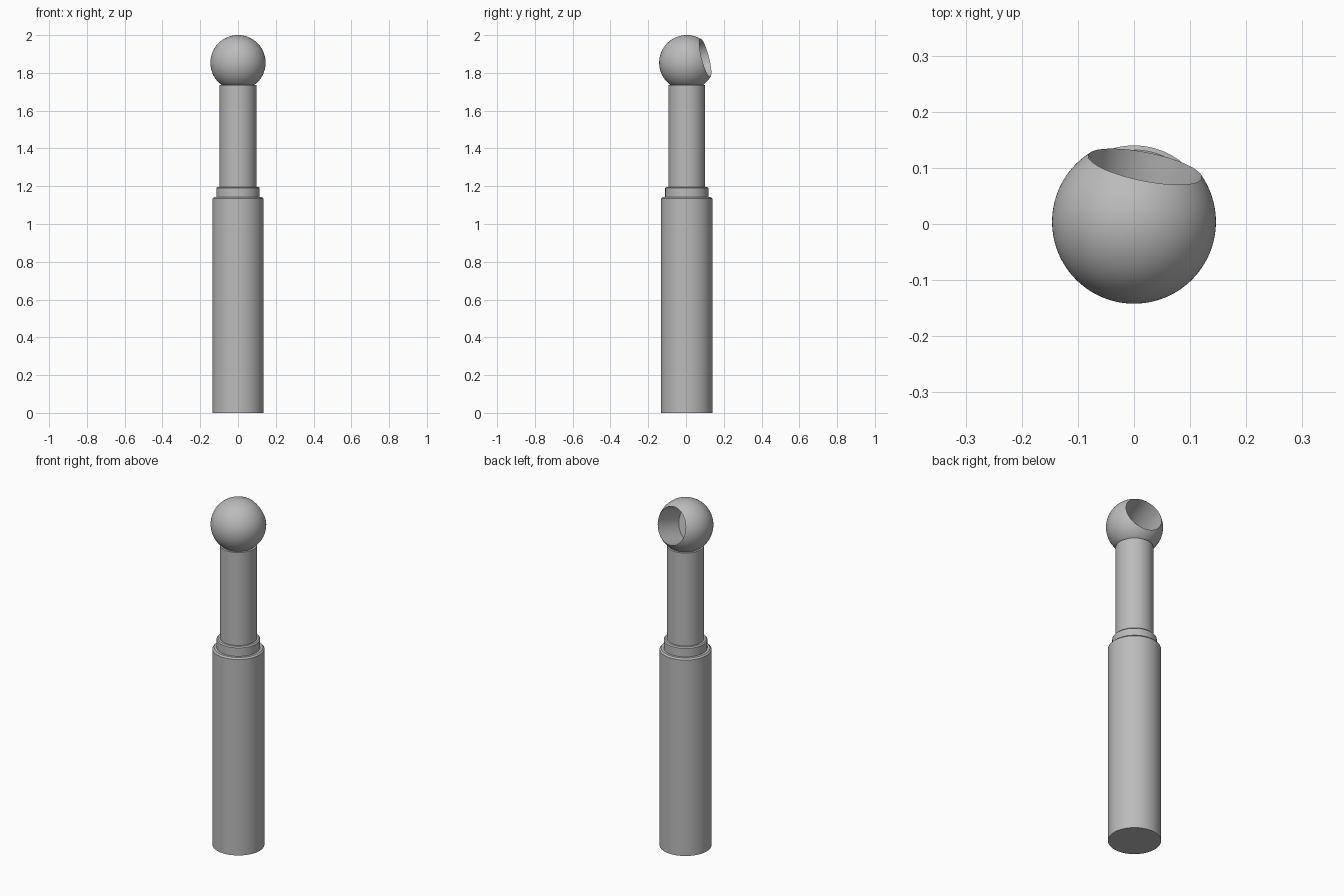
import bpy, math
from mathutils import Vector

cube = bpy.data.objects.get("Cube")
if cube:
    bpy.data.objects.remove(cube, do_unlink=True)

grey = bpy.data.materials.new("plain grey")
grey.use_nodes = True
grey.diffuse_color = (0.5, 0.5, 0.5, 1)
grey.node_tree.nodes["Principled BSDF"].inputs["Base Color"].default_value = (0.5, 0.5, 0.5, 1)

Y = 0.004  # shared axis of the post, off centre because of the socket


def finish(obj, name):
    obj.name = name
    obj.data.materials.clear()
    obj.data.materials.append(grey)
    bpy.ops.object.shade_smooth_by_angle(angle=math.radians(30))
    return obj


def tube(name, radius, bottom, top, chamfer=0.0):
    """Solid upright cylinder with an optional chamfer around its top rim."""
    bpy.ops.mesh.primitive_cylinder_add(vertices=96, radius=radius, depth=top - bottom,
                                        location=(0, Y, (top + bottom) / 2))
    obj = bpy.context.object
    if chamfer:
        weights = obj.data.attributes.new("bevel_weight_edge", "FLOAT", "EDGE")
        verts = obj.data.vertices
        for edge in obj.data.edges:
            if all(verts[i].co.z > 0 for i in edge.vertices):
                weights.data[edge.index].value = 1
        bevel = obj.modifiers.new("rim", "BEVEL")
        bevel.limit_method = "WEIGHT"
        bevel.width = chamfer
        bevel.segments = 1
        bpy.ops.object.modifier_apply(modifier="rim")
    return finish(obj, name)


# Stepped post
tube("handle", 0.136, 0, 1.142, 0.008)
tube("collar", 0.114, 1.13, 1.197, 0.006)
tube("upper_post", 0.097, 1.18, 1.735)

# Ball on top
R = 0.146
centre = Vector((0, Y, 2 - R))
bpy.ops.mesh.primitive_uv_sphere_add(segments=96, ring_count=64, radius=R, location=centre)
ball = bpy.context.object

# Round socket bored into the back of the ball
axis = Vector((0.02, 0.1, 0.026)).normalized()
start, end = -0.055, 0.25
bpy.ops.mesh.primitive_cylinder_add(vertices=96, radius=0.103, depth=end - start,
                                    location=centre + axis * (start + end) / 2,
                                    rotation=axis.to_track_quat("Z", "Y").to_euler())
cutter = bpy.context.object
cutter.name = "socket_cutter"
cutter.hide_render = True

bpy.context.view_layer.objects.active = ball
cutter.select_set(False)
ball.select_set(True)
bore = ball.modifiers.new("socket", "BOOLEAN")
bore.operation = "DIFFERENCE"
bore.solver = "EXACT"
bore.object = cutter
bpy.ops.object.modifier_apply(modifier="socket")
bpy.data.objects.remove(cutter, do_unlink=True)
finish(ball, "ball")
